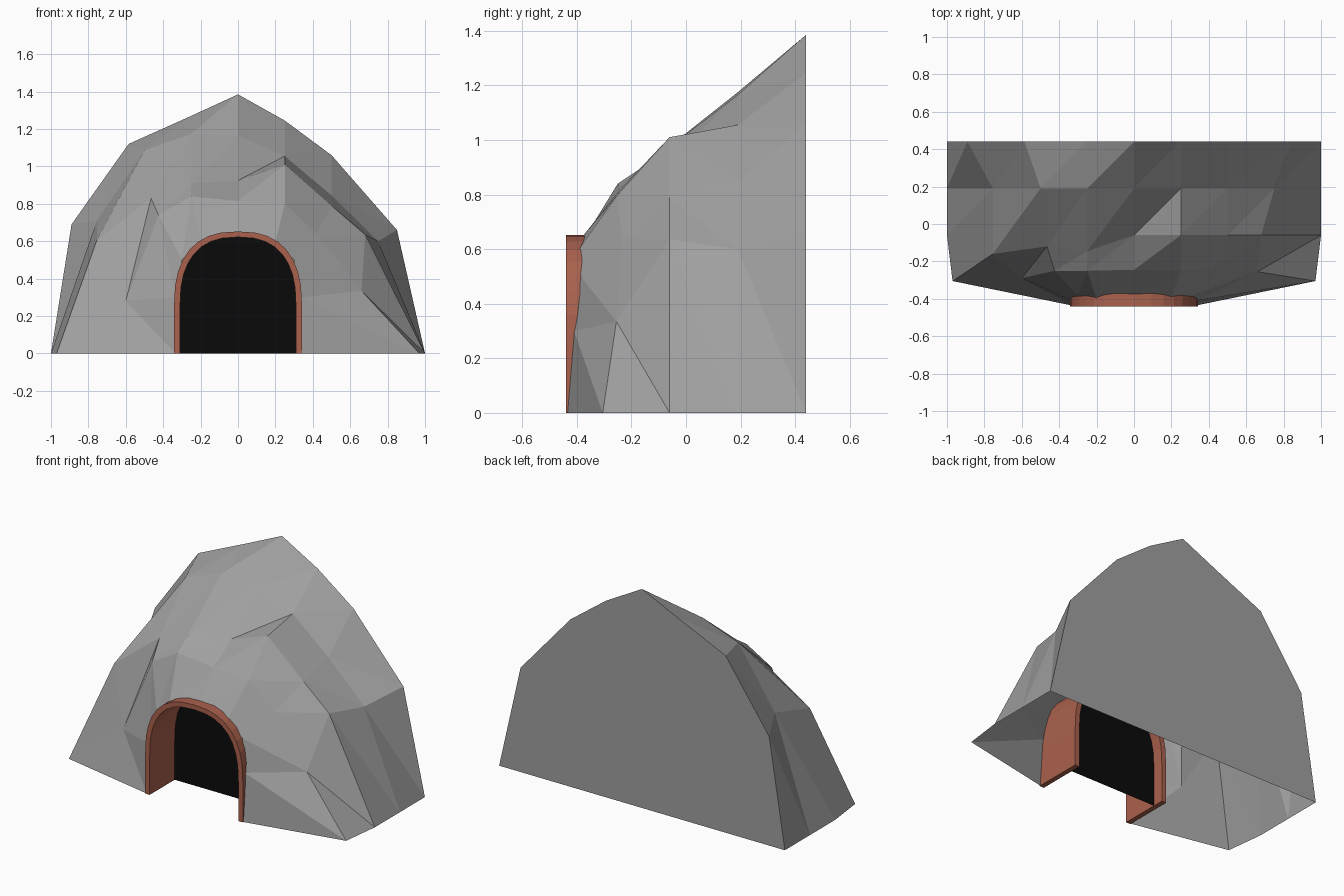
import bpy, bmesh, math

if "Cube" in bpy.data.objects:
    bpy.data.objects.remove(bpy.data.objects["Cube"])


def material(name, rgb):
    m = bpy.data.materials.new(name)
    m.diffuse_color = (*rgb, 1)
    m.use_nodes = True
    m.node_tree.nodes["Principled BSDF"].inputs["Base Color"].default_value = m.diffuse_color
    return m


def add_object(name, bm, mat):
    bmesh.ops.recalc_face_normals(bm, faces=bm.faces)
    me = bpy.data.meshes.new(name)
    bm.to_mesh(me)
    bm.free()
    ob = bpy.data.objects.new(name, me)
    bpy.context.collection.objects.link(ob)
    me.materials.append(mat)
    return ob


def arch(half_w, top, n=16, spring=0.25, p=2.5):
    """Arch outline in x,z from left foot over the crown to right foot."""
    pts = [(-half_w, 0)]
    for i in range(n + 1):
        a = math.pi * (1 - i / n)
        c, s = math.cos(a), max(0, math.sin(a))
        x = math.copysign(abs(c) ** (2 / p), c) * half_w
        pts.append((x, spring + (top - spring) * s ** (2 / p)))
    return pts + [(half_w, 0)]


# Rocky mound: rows of 9 points from the flat back to the tunnel mouth
back = [(-1, 0), (-.89, .69), (-.585, 1.12), (-.25, 1.27), (0, 1.385),
        (.25, 1.245), (.5, 1.06), (.85, .66), (1, 0)]
upper = [(-1, 0), (-.755, .71), (-.5, 1.085), (-.25, 1.175), (0, 1.165),
         (.25, 1.055), (.5, .845), (.75, .6), (1, 0)]
middle = [(-1, -.06, 0), (-.755, -.16, .605), (-.465, -.12, .83),
          (-.25, -.145, .91), (0, -.06, .925), (.25, -.06, 1.01),
          (.5, -.06, .79), (.68, -.06, .635), (1, -.06, 0)]
lower = [(-.97, -.305, 0), (-.6, -.29, .28), (-.425, -.25, .74),
         (-.25, -.25, .84), (0, -.245, .815), (.25, -.25, .8),
         (.42, -.235, .64), (.66, -.255, .335), (.97, -.305, 0)]
mouth = [(-.335, -.435, 0), (-.335, -.41, .3), (-.3, -.385, .5),
         (-.2, -.4, .595), (0, -.38, .645), (.2, -.395, .595),
         (.3, -.385, .5), (.335, -.41, .3), (.335, -.435, 0)]
rows = [[(x, .44, z) for x, z in back], [(x, .19, z) for x, z in upper],
        middle, lower, mouth]

bm = bmesh.new()
grid = [[bm.verts.new(p) for p in row] for row in rows]
for r0, r1 in zip(grid, grid[1:]):
    for i in range(8):
        bm.faces.new((r0[i], r0[i + 1], r1[i]))
        bm.faces.new((r0[i + 1], r1[i + 1], r1[i]))
bm.faces.new(grid[0])  # flat back wall
add_object("mound", bm, material("stone", (.35, .35, .35)))

# Tunnel frame: arch-shaped tube with thickness
Y0, Y1 = -.44, -.12
outer, inner = arch(.342, .652), arch(.31, .622)
bm = bmesh.new()
loops = [[bm.verts.new((x, y, z)) for x, z in prof]
         for prof, y in ((outer, Y0), (outer, Y1), (inner, Y1), (inner, Y0))]
for k in range(4):
    a, b = loops[k], loops[(k + 1) % 4]
    for i in range(len(a) - 1):
        bm.faces.new((a[i], a[i + 1], b[i + 1], b[i]))
for i in (0, -1):  # feet
    bm.faces.new([l[i] for l in loops])
add_object("tunnel_frame", bm, material("rust", (.40, .12, .075)))

# Black panel closing the tunnel part way in
bm = bmesh.new()
bm.faces.new([bm.verts.new((x, -.19, z)) for x, z in arch(.312, .624)])
add_object("dark_opening", bm, material("black", (.003, .003, .003)))
